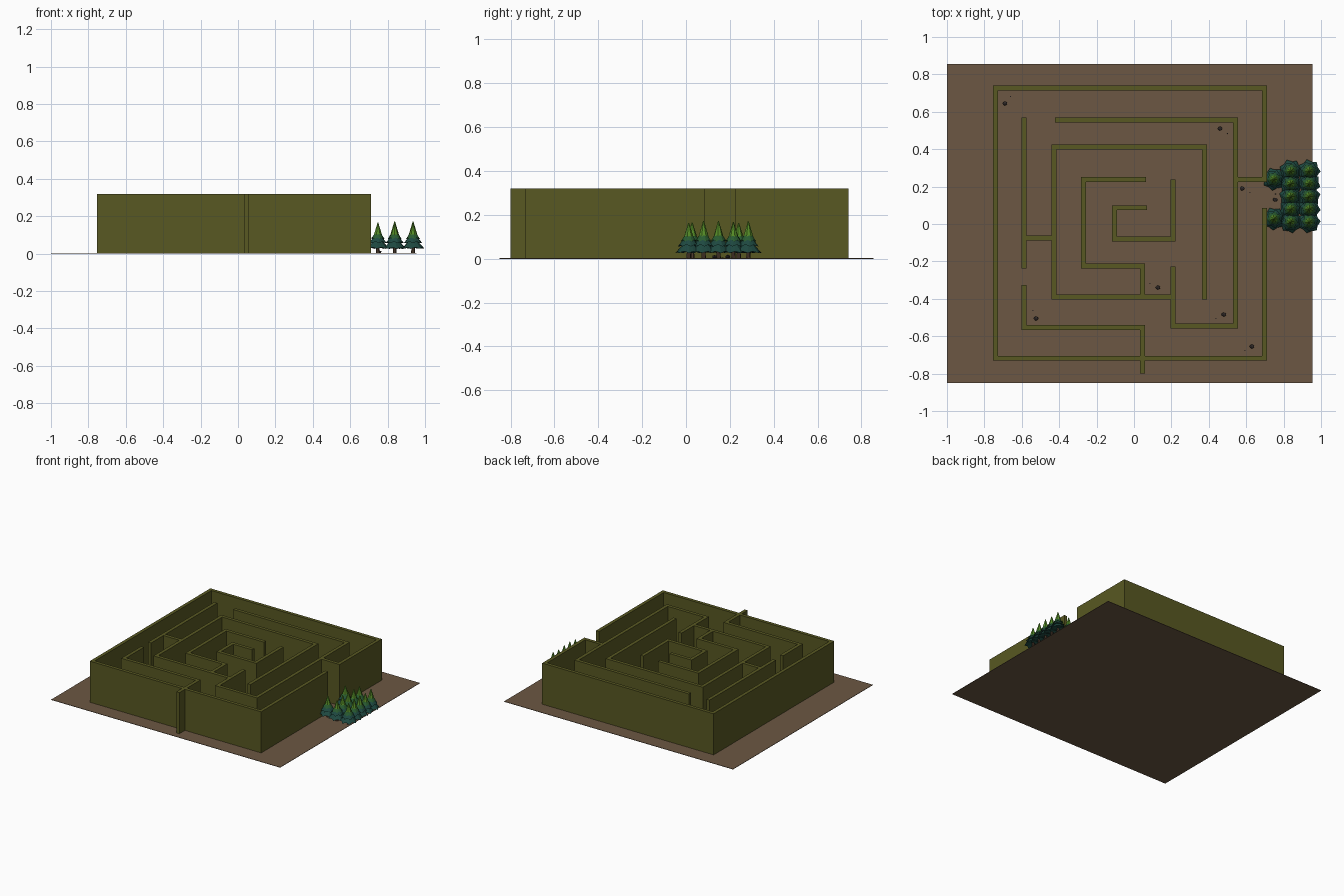
import bpy, bmesh, math, random
from mathutils import Matrix, Vector

if "Cube" in bpy.data.objects:
    bpy.data.objects.remove(bpy.data.objects["Cube"])

random.seed(4)

def material(name, rgb):
    m = bpy.data.materials.new(name)
    m.diffuse_color = (*rgb, 1)
    m.use_nodes = True
    m.node_tree.nodes["Principled BSDF"].inputs["Base Color"].default_value = m.diffuse_color
    return m

HEDGE = material("hedge olive", (0.098, 0.098, 0.016))
SOIL = material("soil brown", (0.150, 0.097, 0.056))
TEAL = material("dark teal needles", (0.013, 0.066, 0.052))
GREEN = material("green needles", (0.022, 0.105, 0.03))
LIME = material("bright green needles", (0.09, 0.26, 0.02))
BARK = material("bark brown", (0.085, 0.05, 0.03))
STONE = material("dark stone", (0.035, 0.027, 0.025))

def finish(bm, name, mats):
    bmesh.ops.recalc_face_normals(bm, faces=bm.faces)
    me = bpy.data.meshes.new(name)
    bm.to_mesh(me)
    bm.free()
    for m in mats:
        me.materials.append(m)
    ob = bpy.data.objects.new(name, me)
    bpy.context.collection.objects.link(ob)
    return ob

def box(bm, x0, x1, y0, y1, z0, z1):
    mat = Matrix.Translation(((x0 + x1) / 2, (y0 + y1) / 2, (z0 + z1) / 2)) @ \
        Matrix.Diagonal((x1 - x0, y1 - y0, z1 - z0, 1))
    bmesh.ops.create_cube(bm, size=1, matrix=mat)

# ground slab
bm = bmesh.new()
box(bm, -1, 0.955, -0.85, 0.855, 0, 0.003)
finish(bm, "ground", [SOIL])

# hedge walls: centre lines, each run becomes boxes of equal thickness
T, H = 0.013, 0.32
def hedge(name, *paths):
    bm = bmesh.new()
    for path in paths:
        for (xa, ya), (xb, yb) in zip(path, path[1:]):
            box(bm, min(xa, xb) - T, max(xa, xb) + T,
                min(ya, yb) - T, max(ya, yb) + T, 0.002, H)
    finish(bm, name, [HEDGE])

hedge("outer_hedge",
      [(0.697, 0.238), (0.697, 0.727), (-0.741, 0.727), (-0.741, -0.718),
       (0.697, -0.718), (0.697, 0.072)])
hedge("second_hedge",
      [(-0.588, 0.557), (-0.588, -0.225)],
      [(-0.588, -0.338), (-0.588, -0.553), (0.046, -0.553), (0.046, -0.787)],
      [(-0.41, 0.557), (0.542, 0.557), (0.542, -0.546), (0.209, -0.546), (0.209, -0.24)])
hedge("hedge_links",
      [(0.555, 0.238), (0.684, 0.238)],
      [(-0.575, -0.075), (-0.44, -0.075)])
hedge("third_hedge",
      [(0.377, -0.391), (0.377, 0.411), (-0.427, 0.411), (-0.427, -0.391), (0.196, -0.391)])
hedge("fourth_hedge",
      [(0.05, 0.238), (-0.27, 0.238), (-0.27, -0.225), (0.046, -0.225), (0.046, -0.378)])
hedge("centre_hedge",
      [(0.056, 0.087), (-0.105, 0.087), (-0.105, -0.081), (0.209, -0.081), (0.209, 0.225)])

# fir trees: trunk plus three jagged skirts
def ring(bm, n, r, z, jag, drop, cx, cy, turn):
    vs = []
    for i in range(n):
        a = 2 * math.pi * i / n + turn
        k = i % 2
        rr = r * (1 - jag * k)
        vs.append(bm.verts.new((cx + rr * math.cos(a), cy + rr * math.sin(a), z + drop * k)))
    return vs

def skirt(bm, cx, cy, r, z0, z1, r_top, idx, turn):
    n = 14
    low = ring(bm, n, r, z0, 0.18, 0.008, cx, cy, turn)
    high = ring(bm, n, r_top, z1, 0, 0, cx, cy, turn)
    faces = [bm.faces.new((low[i], low[(i + 1) % n], high[(i + 1) % n], high[i])) for i in range(n)]
    hub = bm.verts.new((cx, cy, z0 + 0.015))
    faces += [bm.faces.new((low[(i + 1) % n], low[i], hub)) for i in range(n)]
    faces.append(bm.faces.new(high))
    for f in faces:
        f.material_index = idx

def fir(x, y, number):
    bm = bmesh.new()
    s = random.uniform(0.92, 1.0)
    turn = random.uniform(0, 1)
    bmesh.ops.create_cone(bm, cap_ends=True, segments=7, radius1=0.011, radius2=0.007,
                          depth=0.06, matrix=Matrix.Translation((x, y, 0.032)))
    for f in bm.faces:
        f.material_index = 3
    skirt(bm, x, y, 0.062, 0.026, 0.072, 0.020, 0, turn)
    skirt(bm, x, y, 0.050, 0.056, 0.100, 0.014, 0, turn + 0.2)
    skirt(bm, x, y, 0.038, 0.078, 0.120 * s, 0.013, 1, turn + 0.4)
    skirt(bm, x, y, 0.024, 0.100 * s, 0.174 * s, 0.002, 2, turn + 0.6)
    finish(bm, "fir_tree_%d" % number, [TEAL, GREEN, LIME, BARK])

spots = [(0.748, 0.240), (0.748, 0.028)]
for cx in (0.838, 0.936):
    spots += [(cx, 0.012 + 0.068 * i) for i in range(5)]
for n, (x, y) in enumerate(spots):
    fir(x, y, n + 1)

# loose stones, each with a pebble beside it
bm = bmesh.new()
stones = [(-0.69, 0.645, .03, .037), (0.46, 0.51, .04, -.025), (0.578, 0.19, .042, -.022),
          (0.128, -0.34, -.042, .022), (-0.524, -0.505, -.016, .043),
          (0.48, -0.484, -.042, -.021), (0.63, -0.655, -.037, -.021), (0.755, 0.13, 0.0, .03)]
for x, y, dx, dy in stones:
    for px, py, r in ((x, y, 0.014), (x + dx, y + dy, 0.004)):
        bmesh.ops.create_icosphere(bm, subdivisions=1, radius=r,
            matrix=Matrix.Translation((px, py, r * 0.5 + 0.002)) @ Matrix.Diagonal((1, 0.85, 0.6, 1)))
finish(bm, "stones", [STONE])
